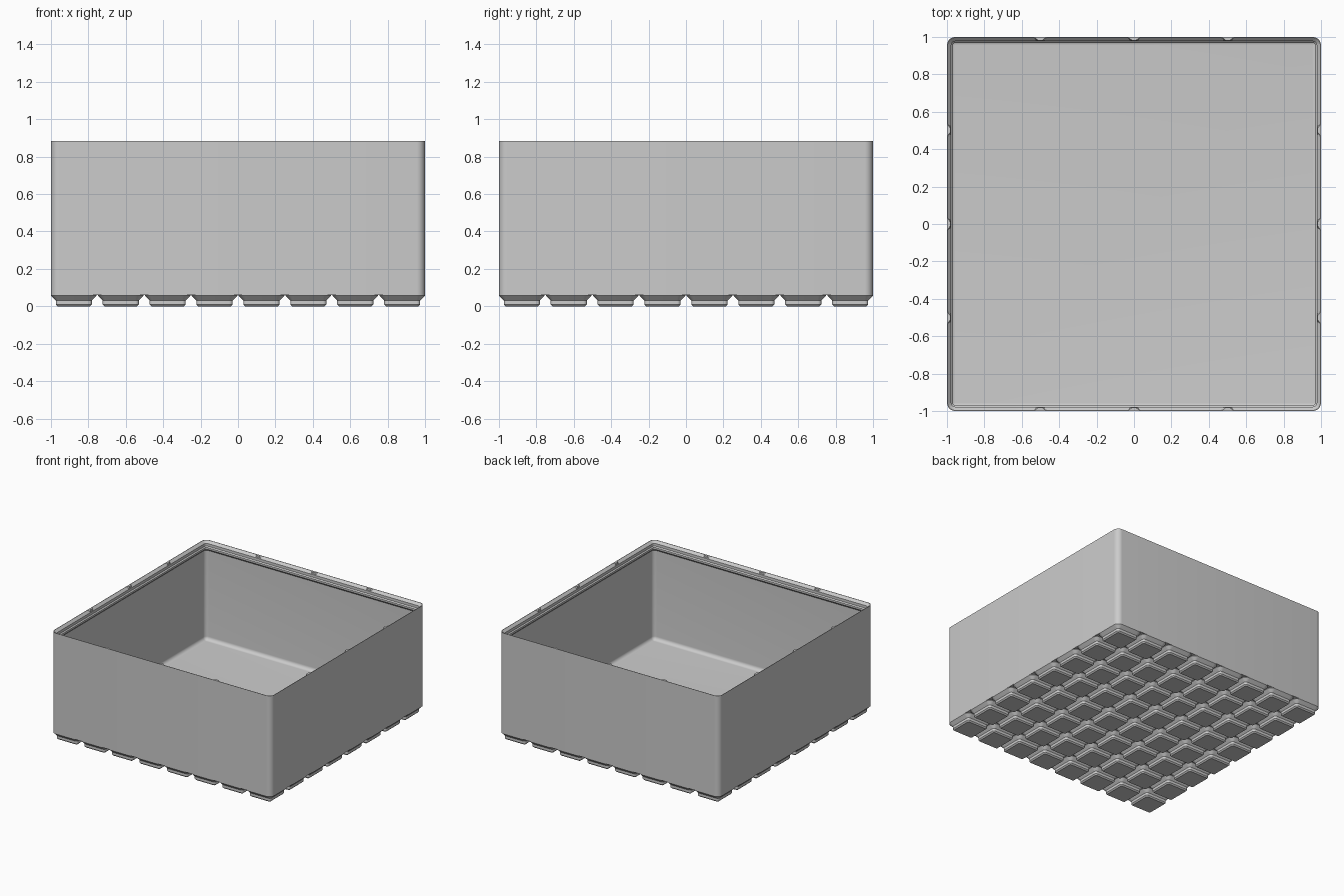
import bpy, bmesh, math
from mathutils import Vector

cube = bpy.data.objects.get("Cube")
if cube:
    bpy.data.objects.remove(cube, do_unlink=True)

UNIT = 2 / 167.5      # one millimetre in model units
HALF = 83.75          # half width of the bin in millimetres
CELL = 21             # spacing of the feet
RADIUS = 3.75         # outer corner radius
TOP = 74.1            # height of the rim
WALL, FLOOR, FILLET = 1.2, 5.9, 2.45

grey = bpy.data.materials.new("light grey plastic")
grey.use_nodes = True
colour = (0.6, 0.6, 0.6, 1)
grey.diffuse_color = colour
grey.node_tree.nodes["Principled BSDF"].inputs["Base Color"].default_value = colour


def rounded_square(bm, half, radius, z, steps=8):
    """Ring of vertices around a square with rounded corners."""
    ring = []
    for quarter in range(4):
        corner = math.pi / 4 + quarter * math.pi / 2
        centre = Vector((math.cos(corner), math.sin(corner))) * (half - radius) * math.sqrt(2)
        for i in range(steps + 1):
            a = (quarter + i / steps) * math.pi / 2
            p = centre + Vector((math.cos(a), math.sin(a))) * radius
            ring.append(bm.verts.new((p.x * UNIT, p.y * UNIT, z * UNIT)))
    return ring


def loft(name, sections, half, cap_end):
    """Skin (inset, radius, height) sections, with a cap on the first."""
    bm = bmesh.new()
    rings = [rounded_square(bm, half - inset, r, z) for inset, r, z in sections]
    for low, high in zip(rings, rings[1:]):
        for i in range(len(low)):
            j = (i + 1) % len(low)
            bm.faces.new((low[i], low[j], high[j], high[i]))
    bm.faces.new(rings[0][::-1])
    if cap_end:
        bm.faces.new(rings[-1])
    return finish(name, bm)


def finish(name, bm):
    mesh = bpy.data.meshes.new(name)
    bm.to_mesh(mesh)
    bm.free()
    mesh.materials.append(grey)
    obj = bpy.data.objects.new(name, mesh)
    bpy.context.collection.objects.link(obj)
    bpy.ops.object.select_all(action="DESELECT")
    obj.select_set(True)
    bpy.context.view_layer.objects.active = obj
    bpy.ops.object.shade_smooth_by_angle(angle=math.radians(30))
    return obj


# Bin shell: outer wall, stepped stacking lip, inner wall, filleted floor
profile = [(0, 5), (0, TOP), (0.3, TOP), (1.9, 72.5), (1.9, 70.7),
           (2.6, 70), (2.6, 68.8), (WALL, 67.4)]
for i in range(9):
    a = i / 8 * math.pi / 2
    profile.append((WALL + FILLET * (1 - math.cos(a)),
                    FLOOR + FILLET * (1 - math.sin(a))))
loft("bin_shell", [(d, RADIUS - d, z) for d, z in profile], HALF, True)

# Feet: one chamfered pad repeated over the grid
foot_profile = [(2.95, 0.8, 0), (2.15, 1.6, 0.8), (2.15, 1.6, 2.6),
                (0, RADIUS, 4.75), (0, RADIUS, 5)]
first = loft("foot", foot_profile, CELL / 2 - 0.25, False)
for row in range(8):
    for col in range(8):
        foot = first
        if row or col:
            foot = first.copy()
            bpy.context.collection.objects.link(foot)
        foot.location = ((col - 3.5) * CELL * UNIT, (row - 3.5) * CELL * UNIT, 0)


# Lip cusps: small tapered ridges where neighbouring grid cells meet
def lip_cusp(angle, offset):
    bm = bmesh.new()
    outline = [(3.4, 0.1), (1.9, 0.7), (0.8, 1.6)]
    outline += [(-w, d) for w, d in reversed(outline)]
    rings = []
    for z, flare in ((TOP, 0), (72.4, 1.3)):
        rings.append([bm.verts.new(((offset + w + math.copysign(flare, w)) * UNIT,
                                    (d - HALF) * UNIT, z * UNIT)) for w, d in outline])
    upper, lower = rings
    for i in range(len(upper)):
        j = (i + 1) % len(upper)
        bm.faces.new((upper[i], upper[j], lower[j], lower[i]))
    bm.faces.new(upper)
    bm.faces.new(lower[::-1])
    bmesh.ops.recalc_face_normals(bm, faces=bm.faces)
    finish("lip_cusp", bm).rotation_euler.z = angle


for side in range(4):
    for step in (-1, 0, 1):
        lip_cusp(side * math.pi / 2, step * 2 * CELL)
